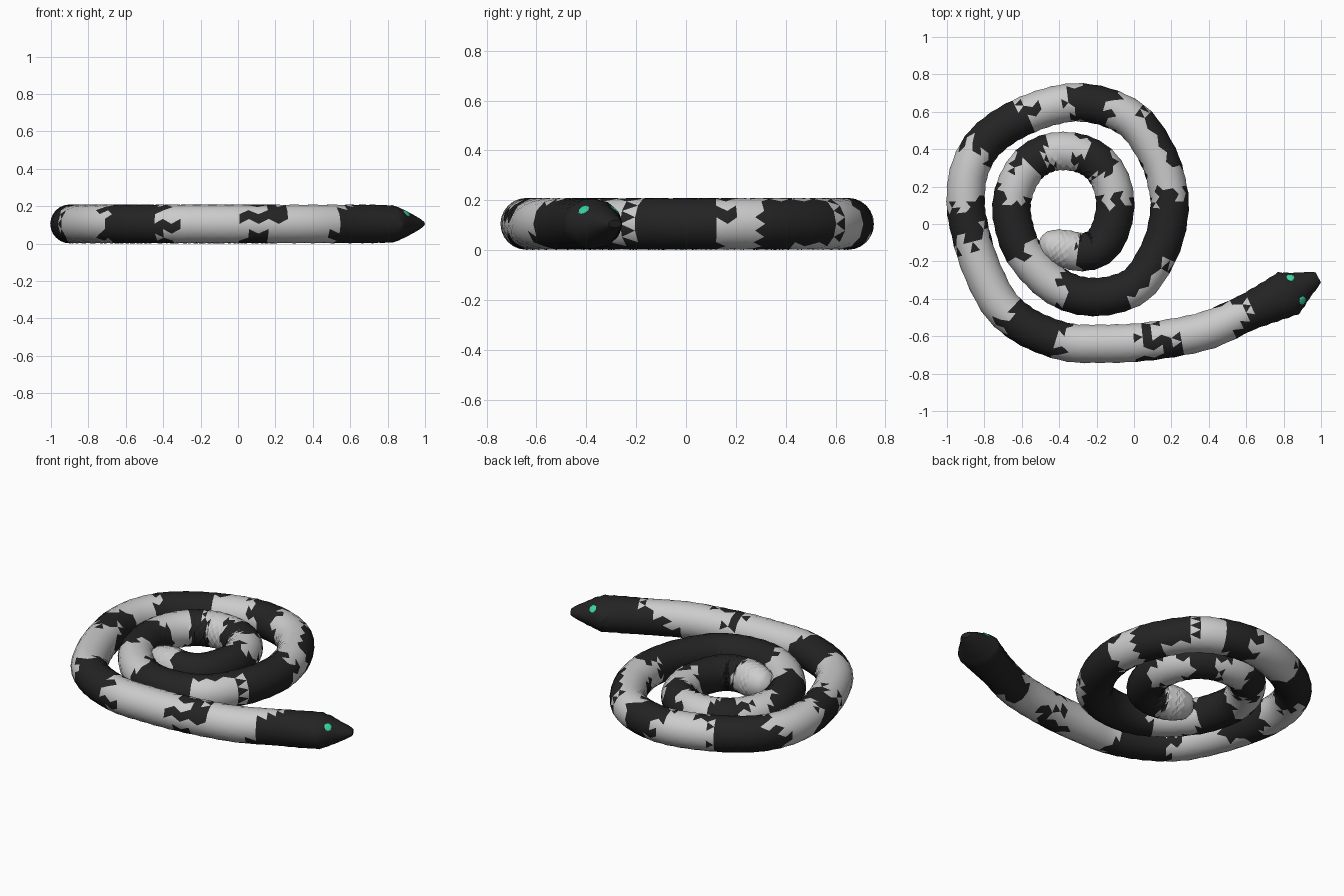
import bpy, bmesh, math, random
from mathutils import Vector

if "Cube" in bpy.data.objects:
    bpy.data.objects.remove(bpy.data.objects["Cube"])

random.seed(4)
SIDES, STEPS, R, Z = 12, 4, 0.104, 0.105

# Centreline seen from above, snout to tail
PATH = [(.985, -.285), (.9, -.33), (.825, -.37), (.72, -.42), (.6, -.475), (.4, -.565),
        (.2, -.61), (0, -.635), (-.18, -.64), (-.34, -.635), (-.49, -.59), (-.62, -.52),
        (-.73, -.41), (-.83, -.2), (-.885, 0), (-.9, .12), (-.885, .27), (-.82, .41),
        (-.71, .51), (-.57, .585), (-.42, .635), (-.28, .65), (-.12, .615), (.02, .53),
        (.13, .36), (.175, .22), (.19, .08), (.15, -.11), (.04, -.3), (-.08, -.37),
        (-.22, -.39), (-.35, -.365), (-.47, -.29), (-.59, -.15), (-.64, -.02), (-.655, .1),
        (-.625, .22), (-.56, .32), (-.47, .375), (-.38, .39), (-.28, .375), (-.19, .325),
        (-.125, .23), (-.1, .1), (-.13, -.04), (-.19, -.125), (-.28, -.15), (-.36, -.135),
        (-.42, -.12), (-.475, -.11), (-.507, -.105)]
LAST = len(PATH) - 1
# Half width and half height where the section is not the plain round body
SECTION = {0: (.03, .015), 1: (.08, .068), 2: (.127, .1), 3: (.113, R), 4: (.1, R),
           LAST - 2: (.095, .095), LAST - 1: (.073, .075), LAST: (.025, .025)}
# Pale bands as ranges along the path
BANDS = [(4.7, 6.1), (6.7, 9.1), (11.5, 13.5), (14.9, 16.7), (19.2, 20.8), (22.2, 25.5),
         (31.3, 32.9), (35.4, 36.7), (38.3, 39.9), (41.4, 42.8), (46.2, 51)]


def material(name, color):
    m = bpy.data.materials.new(name)
    m.diffuse_color = (*color, 1)
    m.use_nodes = True
    m.node_tree.nodes["Principled BSDF"].inputs["Base Color"].default_value = m.diffuse_color
    return m


def path_at(t):
    i = min(int(t), LAST - 1)
    u = t - i
    a, b, c, d = (Vector(PATH[max(0, min(LAST, i + k))]) for k in (-1, 0, 1, 2))
    return 0.5 * (2 * b + (c - a) * u + (2 * a - 5 * b + 4 * c - d) * u ** 2
                  + (3 * b - a - 3 * c + d) * u ** 3)


def section_at(t):
    i = min(int(t), LAST - 1)
    a, b = (Vector(SECTION.get(k, (R, R))) for k in (i, i + 1))
    return a.lerp(b, t - i)


# Ragged band edges: each strip round the body has its own offset per band edge
JAG = [[random.uniform(-.45, .45) for _ in range(SIDES)] for _ in range(2 * len(BANDS))]


def is_pale(t, strip, angle):
    out, up = math.cos(angle), math.sin(angle)
    if out > .35 and 22.9 < t < 24.5:       # dark patch on the outside of the coil
        return False
    if up < .4 and 23.7 < t < 24.6:         # the same patch carried underneath
        return False
    if out > .3 and up < .8 and 27.4 < t < 28.8:   # pale patch low on the outside
        return True
    if up > .75 and 3.9 < t < 5:            # pale streak towards the head
        return True
    return any(a + JAG[2 * i][strip] < t < b + JAG[2 * i + 1][strip]
               for i, (a, b) in enumerate(BANDS))


# Body: staggered rings joined with triangles, banded by position along the path
bm = bmesh.new()
rings = []
count = LAST * STEPS
for n in range(count + 1):
    t = n / STEPS
    p = path_at(t)
    d = (path_at(min(LAST, t + .05)) - path_at(max(0, t - .05))).normalized()
    side = Vector((-d.y, d.x))
    w, h = section_at(t)
    ring = []
    for k in range(SIDES):
        a = math.tau * (k + 0.5 * (n % 2)) / SIDES
        q = p + side * w * math.cos(a)
        ring.append(bm.verts.new((q.x, q.y, Z + h * math.sin(a))))
    rings.append(ring)

for n in range(count):
    lo, hi = rings[n], rings[n + 1]
    for k in range(SIDES):
        j = (k + 1) % SIDES
        if n % 2 == 0:
            tris = (lo[k], lo[j], hi[k]), (lo[j], hi[j], hi[k])
        else:
            tris = (lo[k], hi[j], hi[k]), (lo[k], lo[j], hi[j])
        for m, tri in enumerate(tris):
            face = bm.faces.new(tri)
            t = (n + (1 + m) / 3) / STEPS
            face.material_index = int(is_pale(t, k, math.tau * (k + .5) / SIDES))
bm.faces.new(rings[0])
bm.faces.new(rings[-1]).material_index = 1
bmesh.ops.recalc_face_normals(bm, faces=bm.faces)
mesh = bpy.data.meshes.new("body")
bm.to_mesh(mesh)
bm.free()
body = bpy.data.objects.new("snake_body", mesh)
bpy.context.collection.objects.link(body)
mesh.materials.append(material("dark_scales", (.017, .017, .017)))
mesh.materials.append(material("pale_scales", (.56, .56, .56)))
bpy.context.view_layer.objects.active = body
body.select_set(True)
bpy.ops.object.shade_smooth_by_angle(angle=math.radians(25))
bpy.context.view_layer.update()

# Eyes: thin discs lying on the head surface
green = material("eye_green", (.04, .65, .36))
for name, x, y in (("left_eye", .835, -.287), ("right_eye", .9, -.41)):
    hit, loc, normal, _ = body.ray_cast(Vector((x, y, 1)), Vector((0, 0, -1)))
    bpy.ops.mesh.primitive_uv_sphere_add(segments=8, ring_count=6, radius=1, location=loc)
    eye = bpy.context.object
    eye.name = name
    eye.scale = (.025, .025, .006)
    eye.rotation_euler = normal.to_track_quat('Z', 'Y').to_euler()
    eye.data.materials.append(green)
